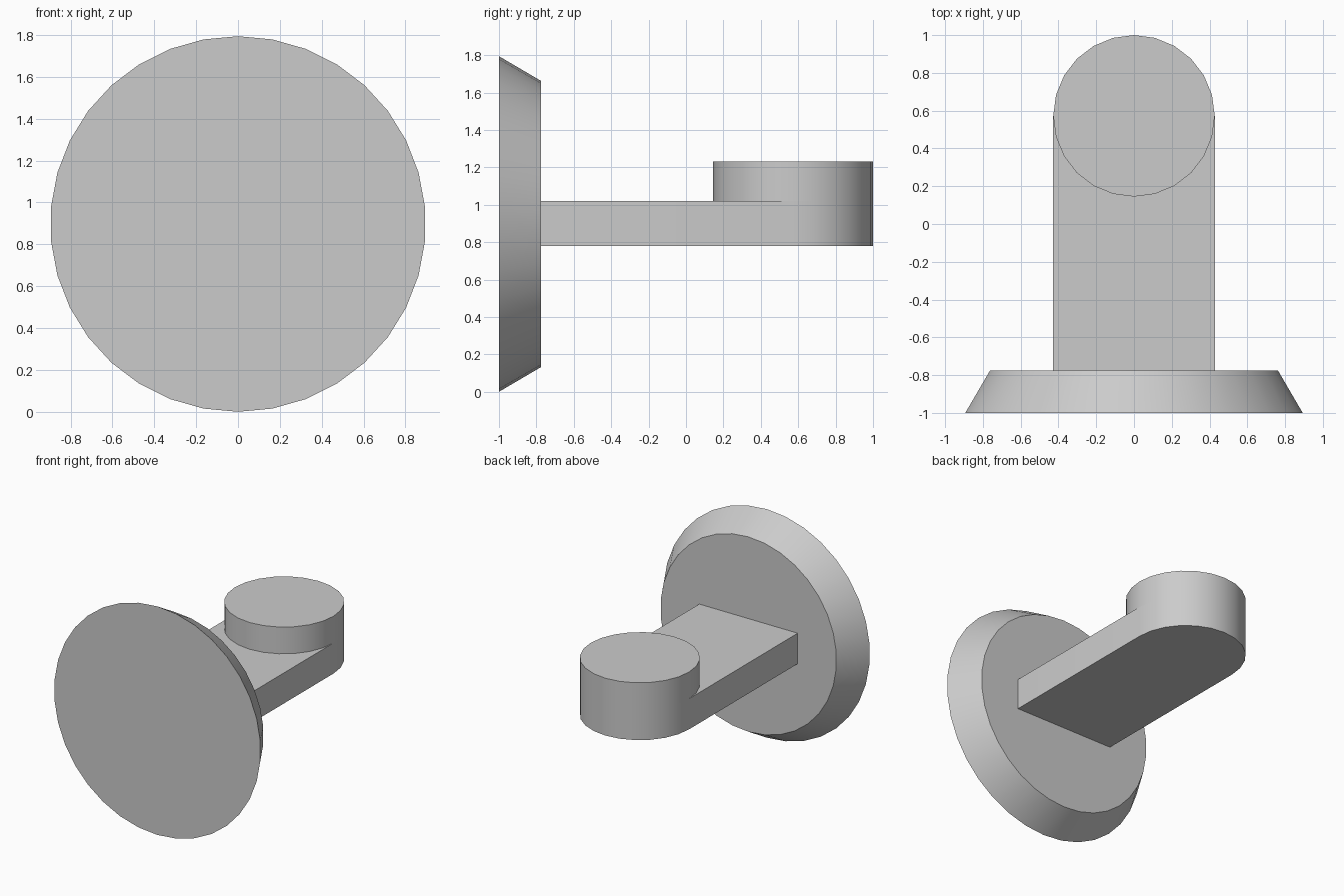
import bpy, bmesh
from math import pi, sin, cos, radians

old = bpy.data.objects.get("Cube")
if old:
    bpy.data.objects.remove(old, do_unlink=True)

grey = bpy.data.materials.new("light grey")
grey.use_nodes = True
grey.diffuse_color = (0.6, 0.6, 0.6, 1)
grey.node_tree.nodes["Principled BSDF"].inputs["Base Color"].default_value = (0.6, 0.6, 0.6, 1)

DISC_R, DISC_BACK_R, DISC_Z = 0.897, 0.765, 0.897
FRONT, DISC_BACK = -1.0, -0.775
KNOB_R, KNOB_Y = 0.4275, 0.5725
BAR_BOTTOM, BAR_TOP, KNOB_TOP = 0.78, 1.02, 1.23


def loft(name, rings):
    """Closed solid through a list of matching point rings."""
    bm = bmesh.new()
    loops = [[bm.verts.new(p) for p in ring] for ring in rings]
    n = len(loops[0])
    for a, b in zip(loops, loops[1:]):
        for i in range(n):
            j = (i + 1) % n
            bm.faces.new((a[i], a[j], b[j], b[i]))
    bm.faces.new(loops[0])
    bm.faces.new(loops[-1])
    bmesh.ops.recalc_face_normals(bm, faces=bm.faces)
    mesh = bpy.data.meshes.new(name)
    bm.to_mesh(mesh)
    bm.free()
    mesh.materials.append(grey)
    obj = bpy.data.objects.new(name, mesh)
    bpy.context.collection.objects.link(obj)
    bpy.ops.object.select_all(action="DESELECT")
    obj.select_set(True)
    bpy.context.view_layer.objects.active = obj
    bpy.ops.object.shade_smooth_by_angle(angle=radians(30))
    return obj


def circle(radius, sides):
    return [(radius * sin(2 * pi * i / sides), radius * cos(2 * pi * i / sides))
            for i in range(sides)]


# Upright tapered disc at the front
loft("wall_disc", [[(x, y, DISC_Z + z) for x, z in circle(r, 34)]
                   for r, y in ((DISC_R, FRONT), (DISC_BACK_R, DISC_BACK))])

# Flat arm with a rounded end
end = [(x, KNOB_Y + y) for x, y in circle(KNOB_R, 24) if y > -0.001]
end.sort(key=lambda p: p[0])
outline = [(-KNOB_R, DISC_BACK)] + end + [(KNOB_R, DISC_BACK)]
loft("arm", [[(x, y, z) for x, y in outline] for z in (BAR_BOTTOM, BAR_TOP)])

# Round knob standing on the end of the arm
loft("knob", [[(x, KNOB_Y + y, z) for x, y in circle(KNOB_R, 24)]
              for z in (BAR_TOP, KNOB_TOP)])
